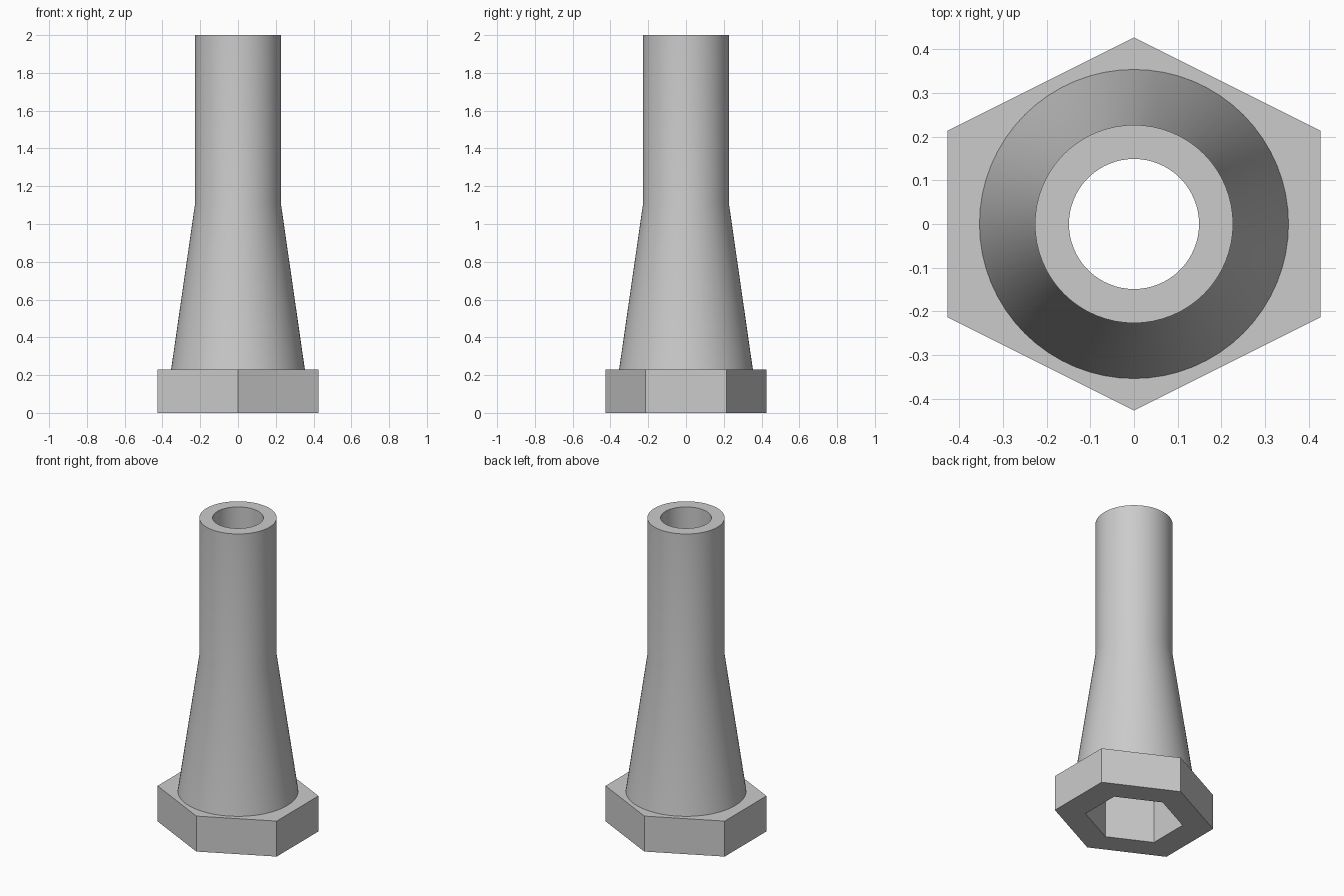
import bpy
import math

cube = bpy.data.objects.get("Cube")
if cube:
    bpy.data.objects.remove(cube, do_unlink=True)

grey = bpy.data.materials.new("light_grey")
grey.use_nodes = True
colour = (0.6, 0.6, 0.6, 1.0)
grey.diffuse_color = colour
grey.node_tree.nodes["Principled BSDF"].inputs["Base Color"].default_value = colour

SEGMENTS = 64


def circle(radius, z):
    return [(radius * math.cos(math.tau * i / SEGMENTS),
             radius * math.sin(math.tau * i / SEGMENTS), z) for i in range(SEGMENTS)]


def hexagon(size, z):
    # Slightly widened hexagon with its points on the y axis
    half = size / 2
    outline = [(size, -half), (size, half), (0, size),
               (-size, half), (-size, -half), (0, -size)]
    return [(x, y, z) for x, y in outline]


def loft(name, rings):
    # Closed solid through a stack of matching rings
    n = len(rings[0])
    verts = [v for ring in rings for v in ring]
    faces = [list(range(n))[::-1], list(range(len(verts) - n, len(verts)))]
    for k in range(len(rings) - 1):
        for i in range(n):
            j = (i + 1) % n
            faces.append([k * n + i, k * n + j, (k + 1) * n + j, (k + 1) * n + i])
    mesh = bpy.data.meshes.new(name)
    mesh.from_pydata(verts, [], faces)
    mesh.materials.append(grey)
    obj = bpy.data.objects.new(name, mesh)
    bpy.context.collection.objects.link(obj)
    return obj


def combine(target, other, operation):
    mod = target.modifiers.new(other.name, 'BOOLEAN')
    mod.operation = operation
    mod.solver = 'EXACT'
    mod.object = other
    bpy.ops.object.select_all(action='DESELECT')
    target.select_set(True)
    bpy.context.view_layer.objects.active = target
    bpy.ops.object.modifier_apply(modifier=mod.name)
    bpy.data.objects.remove(other, do_unlink=True)


# Hexagonal foot joined to the tapered column
pedestal = loft("hex_foot_column", [hexagon(0.427, 0), hexagon(0.427, 0.23)])
column = loft("column", [circle(0.354, 0.1), circle(0.354, 0.23),
                         circle(0.227, 1.11), circle(0.227, 2.0)])
combine(pedestal, column, 'UNION')

# Hexagonal pocket below and round bore right through
pocket = loft("pocket_cutter", [hexagon(0.262, -0.1), hexagon(0.262, 0.42)])
bore = loft("bore_cutter", [circle(0.149, -0.2), circle(0.149, 2.1)])
combine(pedestal, pocket, 'DIFFERENCE')
combine(pedestal, bore, 'DIFFERENCE')

# Smooth round walls, crisp rims; the slight bend in the column stays smooth
bpy.ops.object.shade_smooth_by_angle(angle=math.radians(30))
